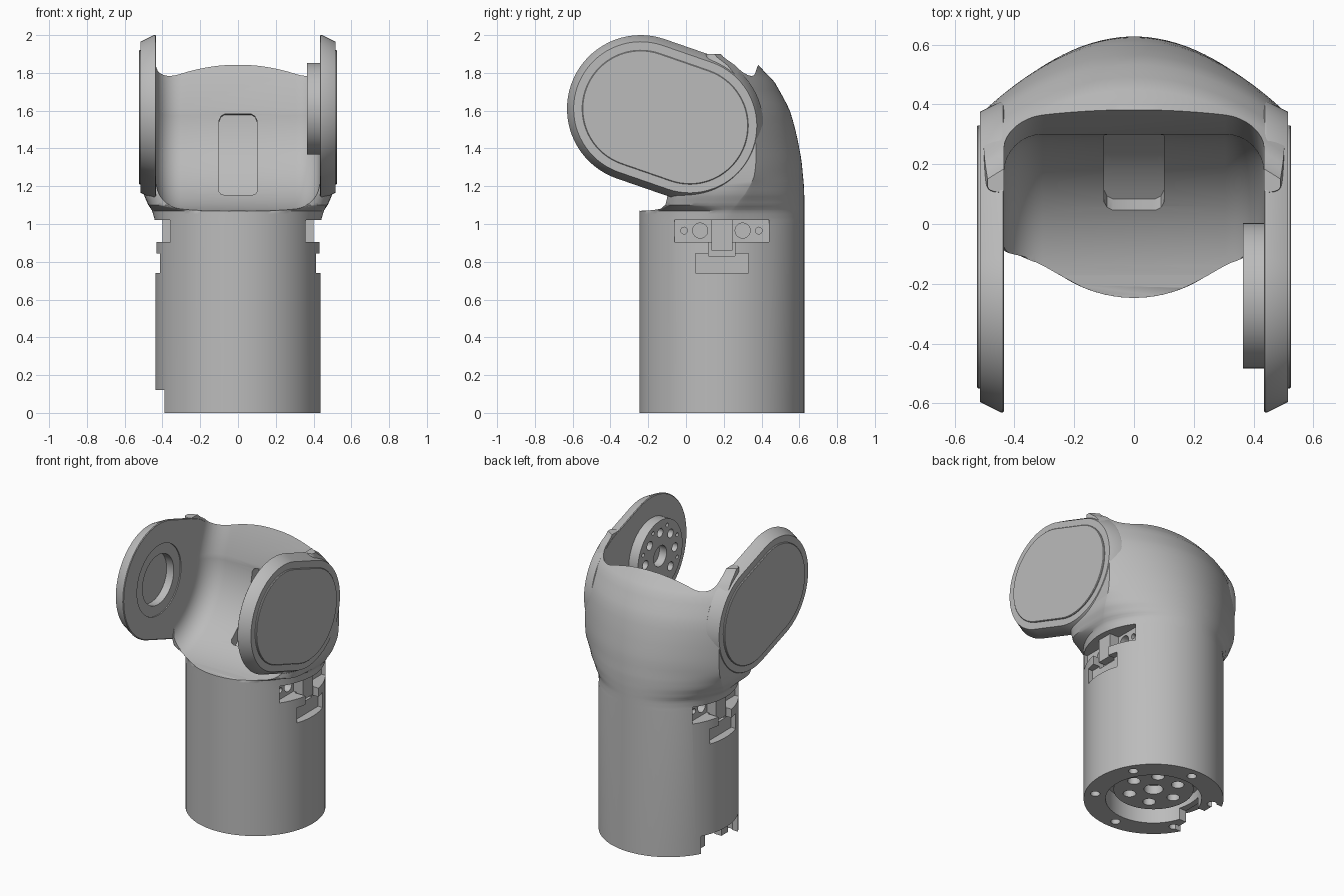
import bpy, bmesh, math
from mathutils import Vector

cube = bpy.data.objects.get("Cube")
if cube:
    bpy.data.objects.remove(cube, do_unlink=True)

grey = bpy.data.materials.new("satin grey")
grey.use_nodes = True
COLOUR = (0.5, 0.5, 0.5, 1)
grey.diffuse_color = COLOUR
grey.node_tree.nodes["Principled BSDF"].inputs["Base Color"].default_value = COLOUR

SEG = 96
AXIS = 0.19                      # tube axis in y
PIVOT = Vector((-0.24, 1.61))    # joint axis in (y, z)
TAIL = Vector((0.02, 1.52))      # other end of the cheek outline


def loft(name, *stacks):
    """Skin one or more stacks of equal rings into closed solids."""
    bm = bmesh.new()
    for rings in stacks:
        loops = [[bm.verts.new(p) for p in ring] for ring in rings]
        n = len(loops[0])
        for a, b in zip(loops, loops[1:]):
            for i in range(n):
                j = (i + 1) % n
                bm.faces.new((a[i], a[j], b[j], b[i]))
        bm.faces.new(loops[0])
        bm.faces.new(loops[-1])
    bmesh.ops.recalc_face_normals(bm, faces=bm.faces)
    mesh = bpy.data.meshes.new(name)
    bm.to_mesh(mesh)
    bm.free()
    mesh.materials.append(grey)
    obj = bpy.data.objects.new(name, mesh)
    bpy.context.collection.objects.link(obj)
    return obj


def circle(r, n):
    return [(r * math.cos(math.tau * i / n), r * math.sin(math.tau * i / n)) for i in range(n)]


def rod_x(y, z, r, x0, x1, n=32):
    return [[(x, y + u, z + v) for u, v in circle(r, n)] for x in (x0, x1)]


def rod_z(x, y, r, z0, z1, n=32):
    return [[(x + u, y + v, z) for u, v in circle(r, n)] for z in (z0, z1)]


def block(x0, x1, y0, y1, z0, z1):
    return [[(x0, y0, z), (x1, y0, z), (x1, y1, z), (x0, y1, z)] for z in (z0, z1)]


def cut(target, *stacks):
    """Carve the given solids out of the target."""
    tool = loft("cutter", *stacks)
    tool.hide_render = True
    mod = target.modifiers.new("cut", 'BOOLEAN')
    mod.operation = 'DIFFERENCE'
    mod.solver = 'EXACT'
    mod.object = tool
    bpy.context.view_layer.objects.active = target
    bpy.ops.object.modifier_apply(modifier=mod.name)
    bpy.data.objects.remove(tool, do_unlink=True)


# Housing: round tube that swells into a domed shoulder.
# Each key: height, half width, back y, widest y, front y, front squareness
KEYS = [
    (0.0, .437, .627, .19, -.247, 1), (1.0, .437, .627, .19, -.247, 1),
    (1.07, .455, .627, .23, -.247, 1), (1.1, .475, .627, .26, -.12, .3),
    (1.16, .5, .626, .31, -.12, .3), (1.25, .51, .62, .36, -.1, .3),
    (1.4, .51, .6, .37, 0, .3), (1.6, .51, .55, .35, 0, .3),
    (1.75, .505, .47, .29, .05, .3), (1.84, .5, .385, .22, .08, .3),
    (1.9, .49, .31, .15, .1, .3)]


def housing_ring(z, width, back, mid, front, square):
    blend = min(1, max(0, (z - 1) / 0.25))
    ring = []
    for i in range(SEG):
        t = math.tau * (i + 0.5) / SEG
        c, s = math.cos(t), math.sin(t)
        if s > 0:
            ring.append((width * c, mid + (back - mid) * s ** (1 + blend), z))
        else:
            ring.append((math.copysign(width * abs(c) ** square, c),
                         mid - (mid - front) * abs(s) ** square, z))
    return ring


def smooth_keys(keys, steps=4):
    """Ease between the keys with a Catmull-Rom curve above the straight tube."""
    out = [keys[0]]
    for k in range(1, len(keys) - 1):
        p0, p1, p2 = keys[k - 1], keys[k], keys[k + 1]
        p3 = keys[min(k + 2, len(keys) - 1)]
        for q in range(steps):
            t = q / steps
            row = []
            for col, (a, b, c, d) in enumerate(zip(p0, p1, p2, p3)):
                if col in (0, 4, 5):
                    row.append(b + (c - b) * t)
                else:
                    row.append(b + 0.5 * t * (c - a + t * (2*a - 5*b + 4*c - d + t * (3*(b - c) + d - a))))
            out.append(tuple(row))
    return out + [keys[-1]]


housing = loft("housing", [housing_ring(*k) for k in smooth_keys(KEYS)])

# Swing clearance between the cheeks, with filleted corners
INNER = 0.435
FILLET = 0.13


def clearance_ring(x, r):
    pts = [PIVOT + r * Vector((math.cos(a), math.sin(a)))
           for a in (math.radians(-180 + 180 * i / 48) for i in range(49))]
    rise = Vector((0.33, 0.94))
    pts += [pts[-1] + rise, pts[0] + rise - Vector((0.6, 0))]
    return [(x, p.x, p.y) for p in pts]


side = [(INNER - FILLET * (1 - math.sin(a)), 0.54 - FILLET * (1 - math.cos(a)))
        for a in (math.radians(90 * i / 8) for i in range(9))]
cut(housing, [clearance_ring(-x, r) for x, r in reversed(side)] + [clearance_ring(x, r) for x, r in side])

# Cable window in the curved back wall
window = []
for x, trim in ((-.1, .03), (-.09, .01), (-.07, 0), (.07, 0), (.09, .01), (.1, .03)):
    arc = [math.radians(-58) + trim * 2 + (math.radians(55) - trim * 4) * i / 20 for i in range(21)]
    window.append([(x, PIVOT.x + r * math.cos(a), PIVOT.y + r * math.sin(a))
                   for r, angles in ((.42, arc), (.61, arc[::-1])) for a in angles])
cut(housing, window)

# Connector pockets, screw holes and lugs on both flanks
for s, label in ((1, "left"), (-1, "right")):
    cut(housing, block(s * .33, s * .6, -.06, .44, .905, 1.02))
    cut(housing, block(s * .35, s * .6, .12, .26, .83, .92))
    cut(housing, block(s * .38, s * .6, .05, .33, .74, .845))
    cut(housing, *[rod_x(y, .965, r, s * .2, s * .36, 24)
                   for y, r in ((.075, .04), (.3, .04), (-.01, .018), (.385, .018))])
    loft(label + "_connector_lug", block(s * .32, s * .4, .135, .245, .86, 1.03))

# Base: recess, bolt circle and key notch
cut(housing, rod_z(0, AXIS, .3, -.1, .14, 64))
cut(housing, block(-.6, -.34, -.01, .39, -.1, .12))
cut(housing, block(-.4, -.2, .1, .28, -.1, .08))


def bolt_circle(count, radius, turn=0.0):
    return [(radius * math.cos(math.tau * i / count + turn),
             radius * math.sin(math.tau * i / count + turn)) for i in range(count)]


cut(housing, *[rod_z(u, AXIS + v, .03, -.1, .06, 20) for u, v in bolt_circle(6, .37, math.pi / 6)])
hub = loft("base_hub", rod_z(0, AXIS, .25, .07, .16, 64))
cut(hub, rod_z(0, AXIS, .06, 0, .13),
    *[rod_z(u, AXIS + v, .04, 0, .13, 24) for u, v in bolt_circle(6, .16)])


# Cheeks: chamfered capsule plates with a raised cover
def capsule(x, r, n=36):
    d = (TAIL - PIVOT).normalized()
    base = math.atan2(d.y, d.x)
    ring = []
    for centre, start in ((TAIL, base - math.pi / 2), (PIVOT, base + math.pi / 2)):
        for i in range(n + 1):
            a = start + math.pi * i / n
            ring.append((x, centre.x + r * math.cos(a), centre.y + r * math.sin(a)))
    return ring


cheeks = {}
for s, label in ((1, "left"), (-1, "right")):
    cheeks[label] = loft(label + "_cheek", [capsule(s * x, r) for x, r in
                                            ((.434, .385), (.438, .39), (.445, .39), (.515, .355))])
    loft(label + "_cover", [capsule(s * x, r) for x, r in ((.5, .31), (.521, .31), (.525, .306))])

# Bearing seat in the right cheek
cut(cheeks["right"], rod_x(PIVOT.x, PIVOT.y, .24, -.441, -.3, 64))
cut(cheeks["right"], rod_x(PIVOT.x, PIVOT.y, .17, -.495, -.3, 64))

# Drive flange on the left cheek
flange = loft("drive_flange", rod_x(PIVOT.x, PIVOT.y, .243, .365, .45, 64))
cut(flange, rod_x(PIVOT.x, PIVOT.y, .07, .3, .42),
    *[rod_x(PIVOT.x + u, PIVOT.y + v, .03, .3, .42, 20) for u, v in bolt_circle(8, .16)],
    *[rod_x(PIVOT.x + u, PIVOT.y + v, .013, .3, .4, 12) for u, v in bolt_circle(8, .2, math.pi / 8)])

# Smooth shading with crisp edges
bpy.ops.object.select_all(action='DESELECT')
for obj in bpy.context.collection.objects:
    if obj.type == 'MESH' and grey.name in obj.data.materials:
        obj.select_set(True)
        bpy.context.view_layer.objects.active = obj
bpy.ops.object.shade_smooth_by_angle(angle=math.radians(32))
